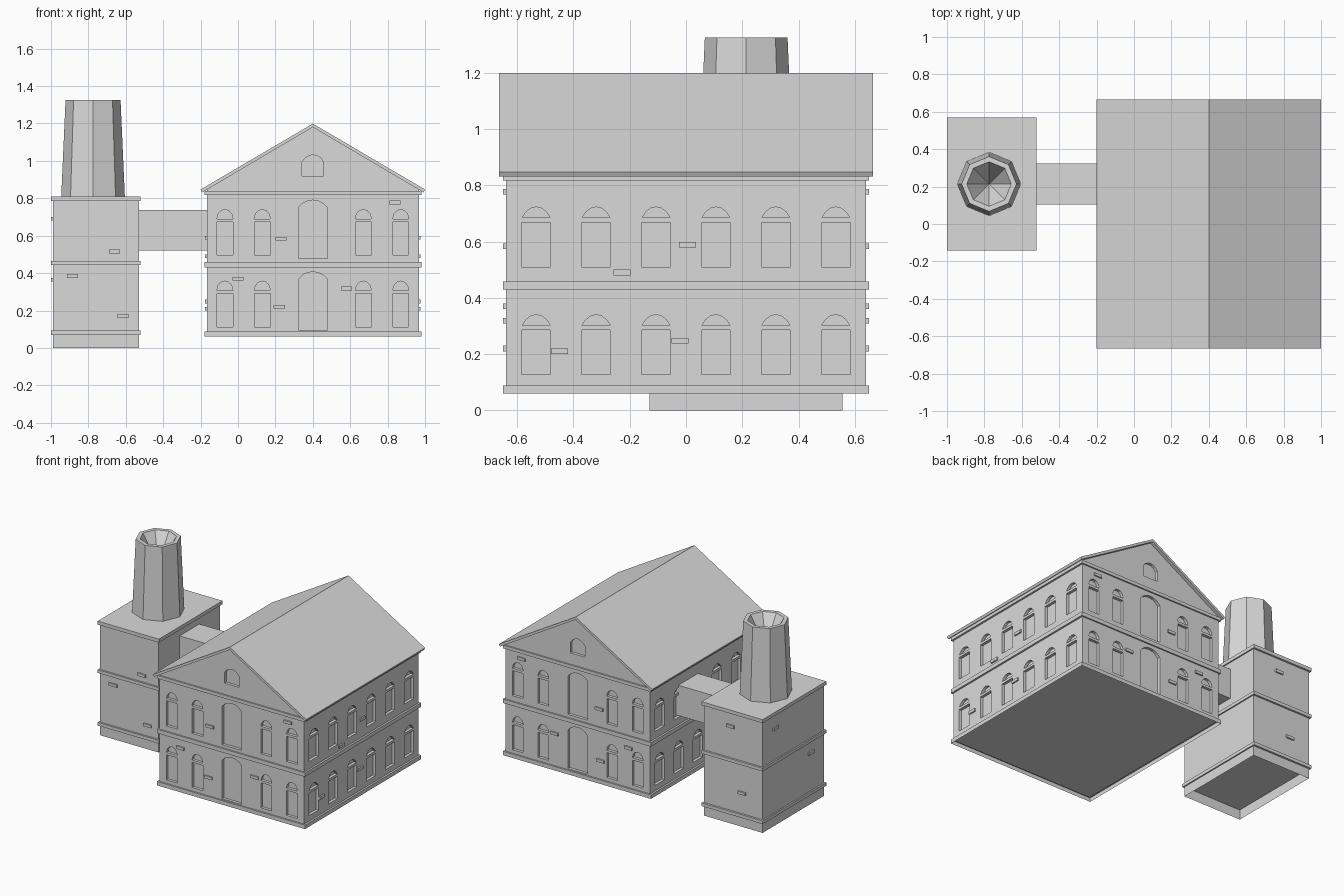
import bpy, bmesh, math

cube = bpy.data.objects.get("Cube")
if cube:
    bpy.data.objects.remove(cube, do_unlink=True)

SHADE = (0.7, 0.7, 0.7, 1)
grey = bpy.data.materials.new("light_grey")
grey.use_nodes = True
grey.diffuse_color = SHADE
grey.node_tree.nodes["Principled BSDF"].inputs["Base Color"].default_value = SHADE


def prism(bm, pts, axis, a, b):
    """Extrude a profile of (u, z) points along x or y from a to b."""
    place = (lambda u, d, z: (u, d, z)) if axis == "y" else (lambda u, d, z: (d, u, z))
    ends = [[bm.verts.new(place(u, d, z)) for u, z in pts] for d in (a, b)]
    bm.faces.new(ends[0])
    bm.faces.new(ends[1][::-1])
    n = len(pts)
    for i in range(n):
        j = (i + 1) % n
        bm.faces.new((ends[0][j], ends[0][i], ends[1][i], ends[1][j]))


def rect(c, w, z0, z1):
    return [(c - w / 2, z0), (c + w / 2, z0), (c + w / 2, z1), (c - w / 2, z1)]


def box(bm, x0, x1, y0, y1, z0, z1):
    prism(bm, rect((x0 + x1) / 2, x1 - x0, z0, z1), "y", y0, y1)


def finish(bm, name):
    mesh = bpy.data.meshes.new(name)
    bm.to_mesh(mesh)
    bm.free()
    mesh.materials.append(grey)
    ob = bpy.data.objects.new(name, mesh)
    bpy.context.collection.objects.link(ob)
    return ob


def fix_normals(bm):
    bmesh.ops.recalc_face_normals(bm, faces=bm.faces)


def box_part(name, *bounds, open_bottom=False):
    bm = bmesh.new()
    box(bm, *bounds)
    fix_normals(bm)
    if open_bottom:
        under = [f for f in bm.faces if f.normal.z < -0.9]
        bmesh.ops.delete(bm, geom=under, context="FACES")
    return finish(bm, name)


def arch(c, w, z0, spring, rise, start=0.0):
    """Arched outline, round or (start > 0) segmental; z0 = spring gives only the head."""
    sweep = [start + (math.pi - 2 * start) * i / 6 for i in range(7)]
    pts = [(c + w / 2 * math.cos(t) / math.cos(start),
            spring + rise * (math.sin(t) - math.sin(start)) / (1 - math.sin(start)))
           for t in sweep]
    if z0 < spring:
        pts += [(c - w / 2, z0), (c + w / 2, z0)]
    return pts


CX, HALF_X, HALF_Y = 0.4, 0.567, 0.64
STOREY = 0.383
RECESS = 0.02
FLAT = math.pi / 5

# Main hall: gabled body
bm = bmesh.new()
prism(bm, [(CX - HALF_X, 0.083), (CX + HALF_X, 0.083), (CX + HALF_X, 0.846),
           (CX, 1.185), (CX - HALF_X, 0.846)], "y", -HALF_Y, HALF_Y)
fix_normals(bm)
walls = finish(bm, "hall_walls")

# Window and door recesses
bm = bmesh.new()
for s in (-1, 1):
    y_in, y_out = s * (HALF_Y - RECESS), s * (HALF_Y + 0.1)
    x_in, x_out = CX + s * (HALF_X - RECESS), CX + s * (HALF_X + 0.1)
    for lift in (0, STOREY):
        for off in (-0.47, -0.27, 0.27, 0.47):
            prism(bm, rect(CX + off, 0.085, 0.113 + lift, 0.29 + lift), "y", y_in, y_out)
            prism(bm, arch(CX + off, 0.085, 0.307 + lift, 0.307 + lift, 0.05), "y", y_in, y_out)
        prism(bm, arch(CX, 0.155, 0.096 + lift, 0.367 + lift, 0.04, FLAT), "y", y_in, y_out)
        for i in range(6):
            c = (i - 2.5) * 0.213
            prism(bm, rect(c, 0.103, 0.127 + lift, 0.285 + lift), "x", x_in, x_out)
            prism(bm, arch(c, 0.1, 0.302 + lift, 0.302 + lift, 0.038, FLAT), "x", x_in, x_out)
    prism(bm, arch(CX, 0.115, 0.92, 0.995, 0.037, FLAT), "y", y_in, y_out)
fix_normals(bm)
cutter = finish(bm, "opening_cutter")
cutter.hide_render = True

mod = walls.modifiers.new("openings", "BOOLEAN")
mod.operation = "DIFFERENCE"
mod.solver = "EXACT"
mod.object = cutter
bpy.context.view_layer.objects.active = walls
bpy.ops.object.modifier_apply(modifier=mod.name)
bpy.data.objects.remove(cutter, do_unlink=True)

# Hall string courses; the base one is a skirt around a raised floor
for name, z0, z1 in (("hall_base_band", 0.06, 0.088), ("hall_middle_band", 0.43, 0.458),
                     ("hall_cornice", 0.817, 0.84)):
    box_part(name, CX - 0.58, CX + 0.58, -0.65, 0.65, z0, z1,
             open_bottom=name == "hall_base_band")

# Roof slab with square-cut eaves
bm = bmesh.new()
prism(bm, [(CX - 0.6, 0.847), (CX, 1.199), (CX + 0.6, 0.847),
           (CX + 0.592, 0.831), (CX, 1.18), (CX - 0.592, 0.831)], "y", -0.665, 0.665)
fix_normals(bm)
finish(bm, "roof")

# Link passage
box_part("passage", -0.56, -0.15, 0.104, 0.324, 0.522, 0.737)

# Boiler house, hollow below its base band
box_part("boiler_house", -0.99, -0.53, -0.13, 0.556, 0, 0.79, open_bottom=True)
for name, z0, z1 in (("boiler_base_band", 0.07, 0.093), ("boiler_middle_band", 0.443, 0.466),
                     ("boiler_roof_slab", 0.785, 0.81)):
    box_part(name, -1.0, -0.521, -0.142, 0.57, z0, z1)

# Octagonal chimney, with a tapering hollow
bm = bmesh.new()


def ring(r, z):
    return [bm.verts.new((-0.775 + r * math.cos(i * math.pi / 4),
                          0.214 + r * math.sin(i * math.pi / 4), z)) for i in range(8)]


rings = [ring(0.17, 0.81), ring(0.147, 1.326), ring(0.119, 1.326)]
tip = bm.verts.new((-0.775, 0.214, 1.13))
bm.faces.new(rings[0][::-1])
for i in range(8):
    j = (i + 1) % 8
    for lo, hi in zip(rings, rings[1:]):
        bm.faces.new((lo[i], lo[j], hi[j], hi[i]))
    bm.faces.new((rings[2][i], rings[2][j], tip))
fix_normals(bm)
finish(bm, "chimney")

# Projecting bricks
W, H, D = 0.03, 0.01, 0.01
bm = bmesh.new()
for s in (-1, 1):
    for x, z in ((0.84, 0.777), (0.23, 0.584), (0.58, 0.318), (0.0, 0.37), (0.22, 0.22)):
        y = s * HALF_Y
        box(bm, x - W, x + W, y - D, y + D, z - H, z + H)
    for y, z in ((-0.228, 0.49), (0.005, 0.589), (-0.45, 0.21), (-0.022, 0.248)):
        x = CX + s * HALF_X
        box(bm, x - D, x + D, y - W, y + W, z - H, z + H)
fix_normals(bm)
finish(bm, "hall_bricks")

bm = bmesh.new()
for x, y, z in ((-0.66, -0.13, 0.515), (-0.885, -0.13, 0.385), (-0.615, -0.13, 0.17),
                (-0.74, 0.556, 0.69), (-0.83, 0.556, 0.24)):
    box(bm, x - W, x + W, y - D, y + D, z - H, z + H)
for y, z in ((0.415, 0.69), (0.02, 0.365)):
    box(bm, -0.99 - D, -0.99 + D, y - W, y + W, z - H, z + H)
fix_normals(bm)
finish(bm, "boiler_bricks")
